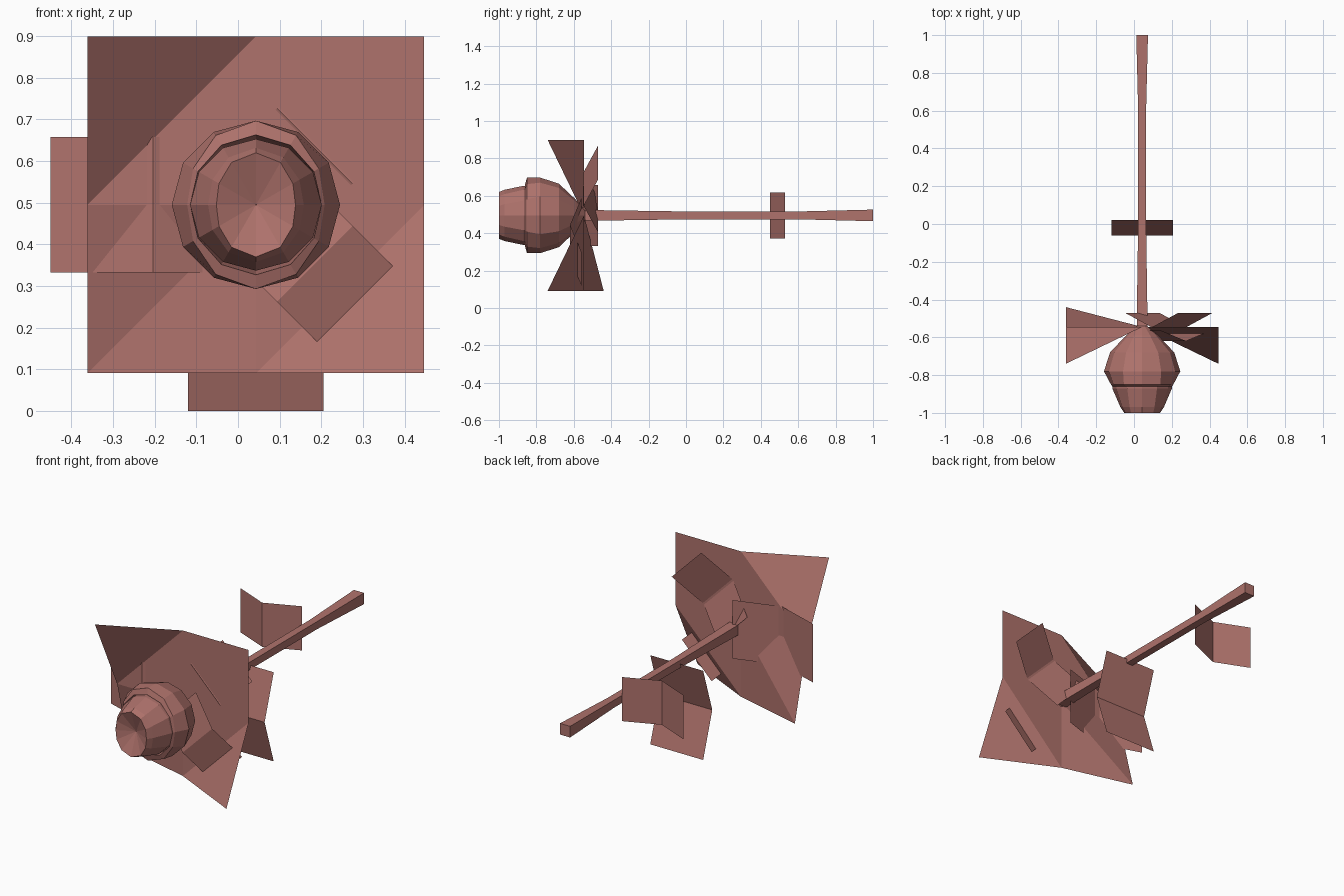
import bpy, math

if "Cube" in bpy.data.objects:
    bpy.data.objects.remove(bpy.data.objects["Cube"])

CX, CZ = 0.043, 0.495          # flower axis runs along y through this point
mat = bpy.data.materials.new("dusty_red")
mat.diffuse_color = (0.43, 0.17, 0.15, 1)
mat.use_nodes = True
mat.node_tree.nodes["Principled BSDF"].inputs["Base Color"].default_value = mat.diffuse_color


def add(name, verts, faces):
    me = bpy.data.meshes.new(name)
    me.from_pydata(verts, [], faces)
    me.materials.append(mat)
    ob = bpy.data.objects.new(name, me)
    bpy.context.collection.objects.link(ob)
    return ob


def loft(name, sections, n, turn=0.0, cap=False):
    """Skin rings given as functions: angle -> (y, radius)."""
    verts, faces = [], []
    for sec in sections:
        for i in range(n):
            a = turn + 2 * math.pi * i / n
            y, r = sec(a)
            verts.append((CX + r * math.cos(a), y, CZ + r * math.sin(a)))
    for k in range(len(sections) - 1):
        for i in range(n):
            j = (i + 1) % n
            faces.append((k*n + i, (k+1)*n + i, (k+1)*n + j, k*n + j))
    if cap:
        last = (len(sections) - 1) * n
        faces += [tuple(range(n)), tuple(reversed(range(last, last + n)))]
    return add(name, verts, faces)


def ring(y, r):
    return lambda a: (y, r)


def leaf(name, angle, start, length, width, y_end, y_fold):
    """Rectangular leaf folded once across its middle."""
    a = math.radians(angle)
    c, s = math.cos(a), math.sin(a)
    verts = []
    for d, y in ((0, y_end), (0.5, y_fold), (1, y_end)):
        d = start + d * length
        for w in (-width / 2, width / 2):
            verts.append((CX + d*c - w*s, y, CZ + d*s + w*c))
    add(name, verts, [(0, 1, 3, 2), (2, 3, 5, 4)])


# Stem: square section, slimmer in the middle
q = math.sqrt(2)
loft("stem", [ring(y, h * q) for y, h in
              ((-0.54, 0.028), (-0.47, 0.028), (0.0, 0.021), (0.6, 0.021), (1.0, 0.031))],
     4, math.pi / 4, cap=True)

# Leaves: angle, start, length, width, end y, fold y
leaf("stem_leaf_upper", 180, 0.02, 0.38, 0.245, 0.53, 0.45)
leaf("stem_leaf_lower", 270, 0.0, 0.495, 0.325, 0.02, -0.06)
leaf("sepal_left", 180, 0.0, 0.493, 0.325, -0.47, -0.55)
leaf("sepal_upper_right", 45, 0.0, 0.40, 0.257, -0.47, -0.547)
leaf("sepal_lower_right", -45, 0.0, 0.40, 0.257, -0.56, -0.62)

# Square outer petal sheet with bent corners
H, Y = 0.404, -0.545
corner_y = {(-1, 1): -0.74, (1, -1): -0.74, (-1, -1): -0.44}
verts = [(CX + i*H, corner_y.get((i, j), Y), CZ + j*H) for j in (-1, 0, 1) for i in (-1, 0, 1)]
add("petal_sheet", verts, [(0, 1, 4), (0, 4, 3), (1, 5, 4), (1, 2, 5),
                           (4, 5, 8, 7), (3, 4, 7), (3, 7, 6)])

# Outer cup of petals, lip reaching further forward at top and bottom
loft("outer_petals", [
    ring(-0.53, 0.015), ring(-0.59, 0.085), ring(-0.68, 0.17), ring(-0.78, 0.202),
    lambda a: (-0.85, 0.165 + 0.037 * math.sin(a)**2),
    lambda a: (-0.86, 0.158 + 0.01 * math.sin(a)**2),
    ring(-0.78, 0.155)], 12)

# Inner bud with a sunken tip
loft("inner_bud", [
    ring(-0.70, 0.12), ring(-0.78, 0.158), ring(-0.87, 0.158),
    lambda a: (-0.97, 0.115 + 0.022 * math.sin(a)**2),
    lambda a: (-1.0, 0.095 + 0.03 * math.sin(a)**2),
    ring(-0.955, 0.001)], 12)
